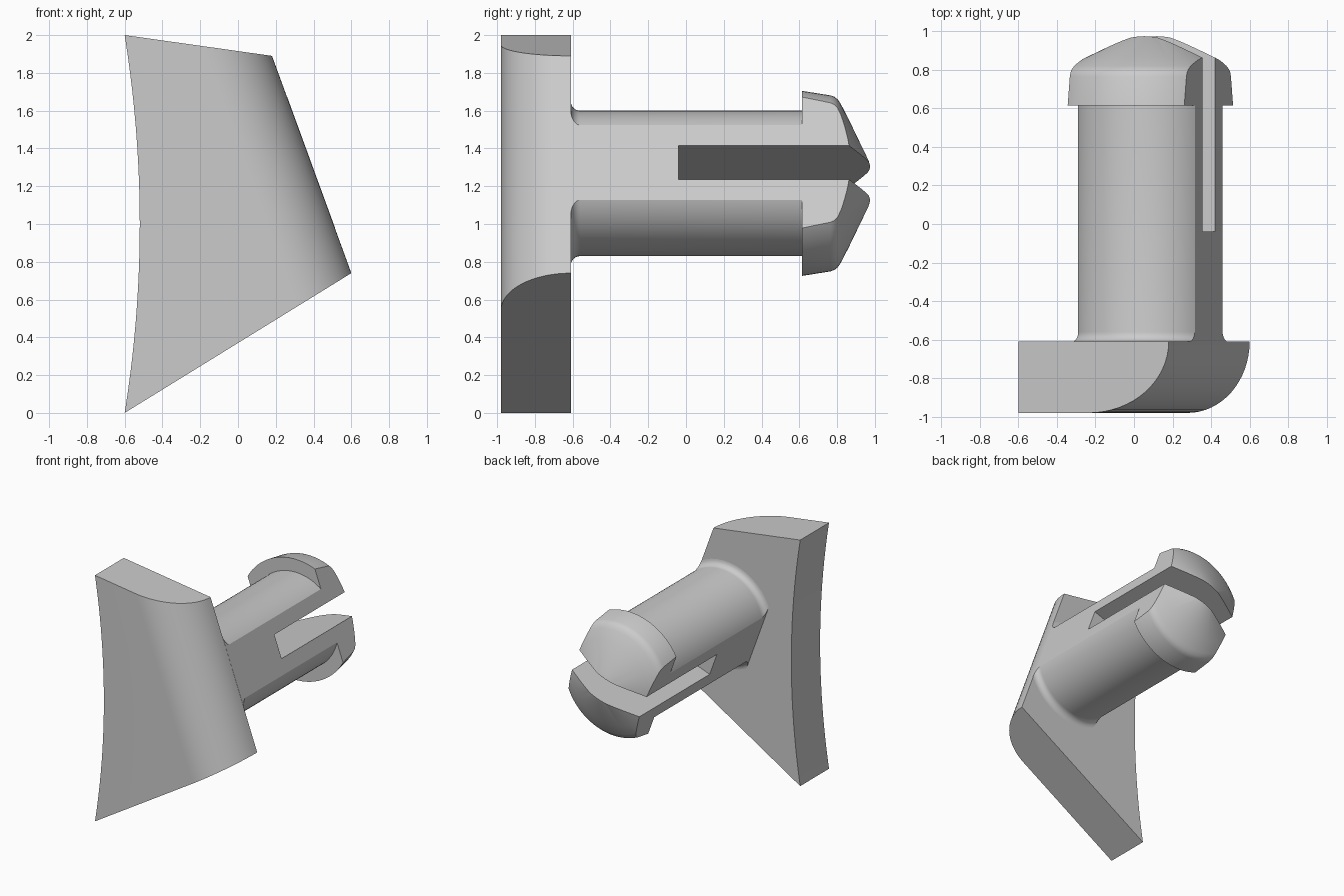
import bpy, bmesh
from math import sin, cos, pi, atan2
from mathutils import Matrix, Vector

cube = bpy.data.objects.get("Cube")
if cube:
    bpy.data.objects.remove(cube, do_unlink=True)

grey = bpy.data.materials.new("light grey")
grey.use_nodes = True
colour = (0.6, 0.6, 0.6, 1)
grey.diffuse_color = colour
grey.node_tree.nodes["Principled BSDF"].inputs["Base Color"].default_value = colour


def make_object(name, bm):
    bmesh.ops.recalc_face_normals(bm, faces=bm.faces)
    mesh = bpy.data.meshes.new(name)
    bm.to_mesh(mesh)
    bm.free()
    mesh.materials.append(grey)
    obj = bpy.data.objects.new(name, mesh)
    bpy.context.collection.objects.link(obj)
    return obj


def activate(obj):
    bpy.ops.object.select_all(action='DESELECT')
    obj.select_set(True)
    bpy.context.view_layer.objects.active = obj


def smooth(obj):
    activate(obj)
    bpy.ops.object.shade_smooth_by_angle(angle=0.5)


def cut_box(target, low, high):
    """Subtract an axis-aligned box given in the target's local space."""
    low, high = Vector(low), Vector(high)
    bm = bmesh.new()
    bmesh.ops.create_cube(bm, size=1)
    bmesh.ops.scale(bm, vec=high - low, verts=bm.verts)
    bmesh.ops.translate(bm, vec=(low + high) / 2, verts=bm.verts)
    cutter = make_object("cutter", bm)
    cutter.hide_render = True
    mod = target.modifiers.new("cut", 'BOOLEAN')
    mod.operation = 'DIFFERENCE'
    mod.solver = 'EXACT'
    mod.object = cutter
    activate(target)
    bpy.ops.object.modifier_apply(modifier=mod.name)
    bpy.data.objects.remove(cutter, do_unlink=True)


# Plate: four-sided outline, hollow left edge, rounded front right edge
BACK, DEPTH = -0.61, 0.37
low_left, low_right = Vector((-0.6, 0)), Vector((0.6, 0.74))
top_right, top_left = Vector((0.18, 1.89)), Vector((-0.6, 2))
side = (top_right - low_right).normalized()
inward = Vector((-side.y, side.x))
hollow = [Vector((-0.6 + 0.08 * (1 - (1 - i / 10) ** 2), 2 - i / 10)) for i in range(1, 20)]


def slide(corner, end, inset):
    """Move a corner along its edge until it is inset from the right side."""
    along = (end - corner).normalized()
    return corner + along * inset / along.dot(inward)


bm = bmesh.new()
rings = []
for k in range(17):
    t = k / 16 * pi / 2
    y = BACK - DEPTH * sin(t)
    inset = DEPTH * (1 - cos(t))
    outline = [low_left, slide(low_right, low_left, inset),
               slide(top_right, top_left, inset), top_left] + hollow
    rings.append([bm.verts.new((p.x, y, p.y)) for p in outline])
for a, b in zip(rings, rings[1:]):
    for i in range(len(a)):
        j = (i + 1) % len(a)
        bm.faces.new((a[i], a[j], b[j], b[i]))
bm.faces.new(rings[0])
bm.faces.new(rings[-1])
smooth(make_object("plate", bm))

# Peg: turned profile of (radius, y) with base fillet, shaft and pointed head
fillet = [(0.435 - 0.05 * sin(i / 6 * pi / 2), BACK + 0.05 * (1 - cos(i / 6 * pi / 2)))
          for i in range(7)]
profile = [(0, BACK)] + fillet + [
    (0.385, 0.615), (0.49, 0.615), (0.466, 0.765), (0.459, 0.785), (0.445, 0.803),
    (0.42, 0.82), (0.336, 0.863), (0.12, 0.967), (0.085, 0.977), (0.04, 0.98), (0, 0.98)]
bm = bmesh.new()
line = [bm.verts.new((r, y, 0)) for r, y in profile]
edges = [bm.edges.new(pair) for pair in zip(line, line[1:])]
bmesh.ops.spin(bm, geom=line + edges, cent=(0, 0, 0), axis=(0, 1, 0),
               angle=2 * pi, steps=80, use_merge=True)
bmesh.ops.remove_doubles(bm, verts=bm.verts, dist=0.0001)
peg = make_object("split_peg", bm)

# Flats on both sides, then the slot that splits the peg
FLAT, SLOT = 0.322, 0.095
cut_box(peg, (FLAT, -1, -1), (1, 2, 1))
cut_box(peg, (-1, -1, -1), (-FLAT, 2, 1))
cut_box(peg, (-1, -0.04, -SLOT), (1, 2, SLOT))

# Tilt the peg so its flat lines up with the plate's right side
tilt = atan2(-side.x, side.y)
peg.data.transform(Matrix.Translation((0.085, 0, 1.215)) @ Matrix.Rotation(-tilt, 4, 'Y'))
smooth(peg)
